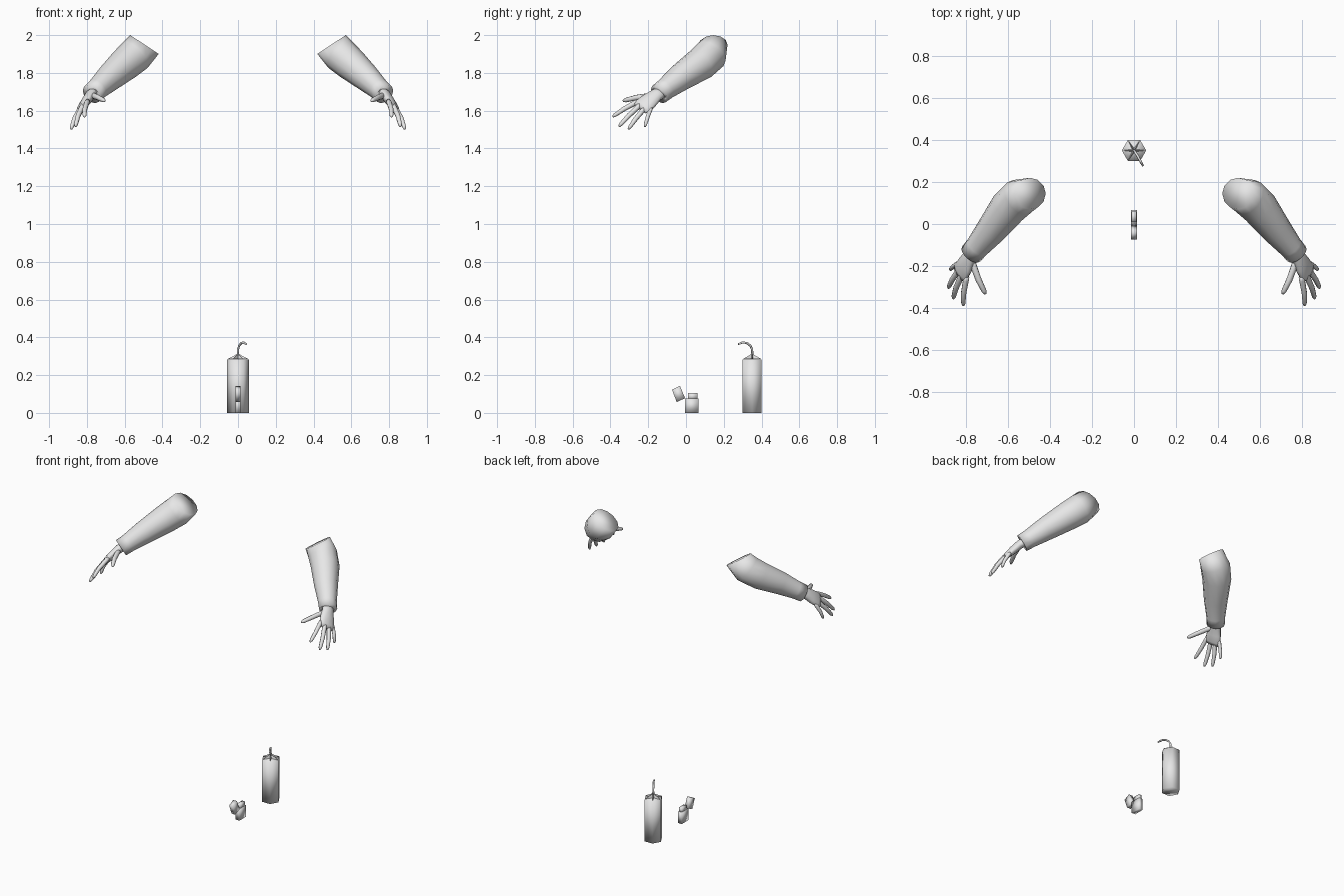
import bpy, bmesh, math
from mathutils import Vector

if "Cube" in bpy.data.objects:
    bpy.data.objects.remove(bpy.data.objects["Cube"])

grey = bpy.data.materials.new("light grey")
grey.diffuse_color = (0.8, 0.8, 0.8, 1)
grey.use_nodes = True
grey.node_tree.nodes["Principled BSDF"].inputs["Base Color"].default_value = grey.diffuse_color


def finish(name, bm, smooth=True):
    bmesh.ops.recalc_face_normals(bm, faces=bm.faces)
    for f in bm.faces:
        f.smooth = smooth
    me = bpy.data.meshes.new(name)
    bm.to_mesh(me)
    bm.free()
    me.materials.append(grey)
    ob = bpy.data.objects.new(name, me)
    bpy.context.collection.objects.link(ob)
    return ob


def loft(bm, centres, radii, side, n=8, first_normal=None, sx=1):
    """Closed tube through centres; radii are (along side, across side)."""
    pts = [Vector(c) for c in centres]
    rings = []
    for i, p in enumerate(pts):
        t = (pts[min(i + 1, len(pts) - 1)] - pts[max(i - 1, 0)]).normalized()
        if i == 0 and first_normal:
            t = Vector(first_normal).normalized()
        u = Vector(side)
        u = (u - t * u.dot(t)).normalized()
        v = t.cross(u)
        r = radii[i]
        a, b = r if isinstance(r, tuple) else (r, r)
        ring = []
        for k in range(n):
            w = math.tau * k / n
            q = p + u * a * math.cos(w) + v * b * math.sin(w)
            ring.append(bm.verts.new((q.x * sx, q.y, q.z)))
        rings.append(ring)
    for r0, r1 in zip(rings, rings[1:]):
        for k in range(n):
            j = (k + 1) % n
            bm.faces.new((r0[k], r0[j], r1[j], r1[k]))
    bm.faces.new(rings[0])
    bm.faces.new(rings[-1])


# Fingers: base, tip and radius
FINGERS = [
    ((0.800, -0.268, 1.642), (0.812, -0.388, 1.568), 0.0140),
    ((0.824, -0.252, 1.622), (0.860, -0.355, 1.516), 0.0145),
    ((0.838, -0.225, 1.606), (0.883, -0.305, 1.502), 0.0140),
    ((0.842, -0.190, 1.603), (0.874, -0.218, 1.514), 0.0120),
    ((0.765, -0.195, 1.678), (0.706, -0.333, 1.652), 0.0160),
]
BACK = Vector((0.75, -0.05, 0.65)).normalized()   # back of the hand
ACROSS = (-0.42, -0.80, 0.42)                     # little finger to index

for label, sx in (("right", 1), ("left", -1)):
    # Sleeve with bent elbow end and turned-in cuff
    bm = bmesh.new()
    loft(bm,
         [(0.495, 0.145, 1.950), (0.545, 0.127, 1.893), (0.600, 0.075, 1.845),
          (0.680, -0.030, 1.775), (0.745, -0.108, 1.715),
          (0.775, -0.143, 1.688), (0.770, -0.138, 1.692)],
         [(0.075, 0.090), (0.091, 0.094), (0.089, 0.088), 0.073, 0.058,
          0.056, 0.042],
         (0, 1, 0), 12, (0.55, 0, -0.83), sx)
    ob = finish(label + "_sleeve", bm)

    # Hand: palm, four fingers and thumb
    bm = bmesh.new()
    loft(bm,
         [(0.755, -0.120, 1.705), (0.782, -0.158, 1.682),
          (0.803, -0.195, 1.652), (0.823, -0.228, 1.624),
          (0.831, -0.243, 1.612)],
         [(0.036, 0.028), (0.038, 0.027), (0.050, 0.025), (0.055, 0.020),
          (0.048, 0.012)],
         ACROSS, 12, None, sx)
    for base, tip, r in FINGERS:
        b, t = Vector(base), Vector(tip)
        mid = b.lerp(t, 0.5) + BACK * 0.006
        near = b.lerp(t, 0.9) + BACK * 0.002
        start = b - (t - b) * 0.15 - BACK * 0.003
        loft(bm, [start, b, mid, near, t],
             [r * 0.9, r, r * 0.92, r * 0.75, r * 0.35], ACROSS, 8, None, sx)
    finish(label + "_hand", bm)

# Stick: hexagonal tube
CY, R, H = 0.35, 0.058, 0.282
bm = bmesh.new()
loft(bm, [(0, CY, 0), (0, CY, H)], [R, R], (1, 0, 0), 6)
finish("stick_body", bm)

# Gathered wrapper: six ridges rising to the middle
bm = bmesh.new()
apex = bm.verts.new((0, CY, 0.314))
star = []
for k in range(12):
    r, z = (0.056, H + 0.003) if k % 2 == 0 else (0.011, H + 0.004)
    w = math.tau * k / 12
    star.append(bm.verts.new((r * math.cos(w), CY + r * math.sin(w), z)))
for k in range(12):
    bm.faces.new((apex, star[k], star[(k + 1) % 12]))
bm.faces.new(star)
finish("wrapper_gather", bm, False)

# Fuse
bm = bmesh.new()
loft(bm, [(0, CY, 0.29), (0, CY, 0.335), (0.006, 0.341, 0.356),
          (0.018, 0.322, 0.370), (0.030, 0.300, 0.373),
          (0.043, 0.277, 0.364)],
     [0.0065, 0.006, 0.006, 0.006, 0.006, 0.005], (1, 0.6, 0), 6)
finish("fuse", bm)


# Lighter: case, burner insert and tilted lid
def slab(name, yz, half):
    bm = bmesh.new()
    a = [bm.verts.new((-half, y, z)) for y, z in yz]
    b = [bm.verts.new((half, y, z)) for y, z in yz]
    bm.faces.new(a)
    bm.faces.new(b)
    for k in range(4):
        j = (k + 1) % 4
        bm.faces.new((a[k], a[j], b[j], b[k]))
    finish(name, bm)


slab("lighter_case", [(-0.005, 0), (0.066, 0), (0.066, 0.077), (-0.005, 0.077)], 0.014)
slab("lighter_insert", [(0.010, 0.07), (0.060, 0.07), (0.060, 0.105), (0.010, 0.105)], 0.011)
slab("lighter_lid", [(-0.074, 0.122), (-0.032, 0.143), (-0.005, 0.078), (-0.049, 0.057)], 0.014)
